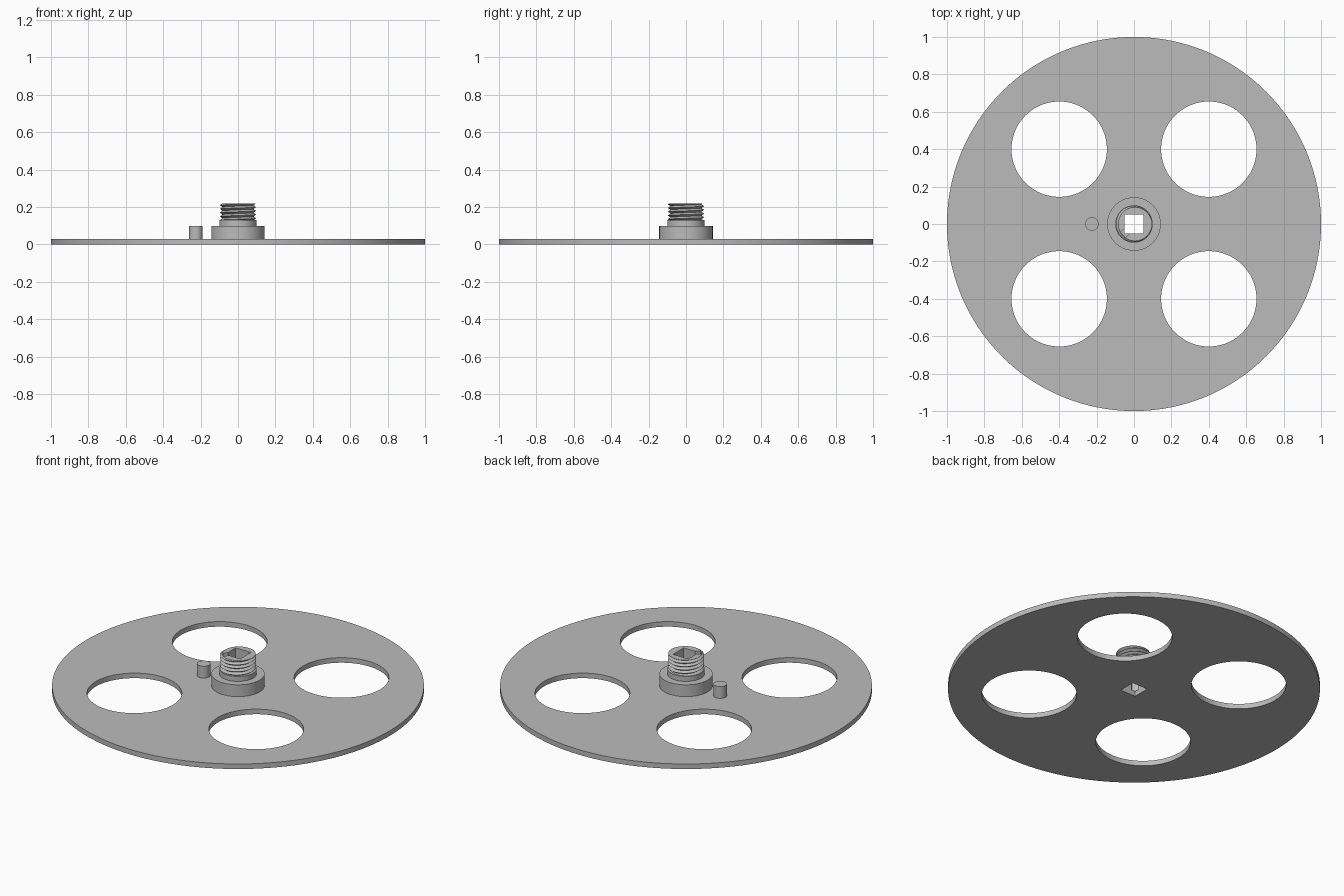
import bpy, bmesh, math
from mathutils import Vector

cube = bpy.data.objects.get("Cube")
if cube:
    bpy.data.objects.remove(cube, do_unlink=True)

grey = bpy.data.materials.new("plain grey")
grey.use_nodes = True
COLOUR = (0.5, 0.5, 0.5, 1)
grey.diffuse_color = COLOUR
grey.node_tree.nodes["Principled BSDF"].inputs["Base Color"].default_value = COLOUR


def cylinder(name, radius, z0, z1, x=0, y=0, sides=96):
    bpy.ops.mesh.primitive_cylinder_add(vertices=sides, radius=radius, depth=z1 - z0,
                                        location=(x, y, (z0 + z1) / 2))
    ob = bpy.context.object
    ob.name = name
    ob.data.materials.append(grey)
    return ob


def box(name, size, location, turn=0):
    bpy.ops.mesh.primitive_cube_add(size=1, location=location, rotation=(0, 0, turn))
    ob = bpy.context.object
    ob.name = name
    ob.scale = size
    ob.data.materials.append(grey)
    return ob


def cut(target, cutters):
    for cutter in cutters:
        mod = target.modifiers.new("cut", 'BOOLEAN')
        mod.operation = 'DIFFERENCE'
        mod.solver = 'EXACT'
        mod.object = cutter
        cutter.hide_render = True
        cutter.hide_set(True)
        cutter.display_type = 'WIRE'


def helical_thread(name, core, crest, pitch, z0, z1, sides=64):
    """Screw-threaded rod: a zigzag wall that climbs one pitch per turn, trimmed flat."""
    bm = bmesh.new()
    rows = 2 * math.ceil((z1 - z0) / pitch) + 6
    columns = []
    for i in range(sides + 1):
        angle = math.tau * i / sides
        columns.append([bm.verts.new((r * math.cos(angle), r * math.sin(angle),
                                      z0 + pitch * (j / 2 - 2 + i / sides)))
                        for j in range(rows) for r in [crest if j % 2 else core]])
    for a, b in zip(columns, columns[1:]):
        for j in range(rows - 1):
            bm.faces.new((a[j], b[j], b[j + 1], a[j + 1]))
    bmesh.ops.remove_doubles(bm, verts=bm.verts[:], dist=1e-5)
    # trim both ends flat and cap them
    for z, side in ((z0, -1), (z1, 1)):
        bmesh.ops.bisect_plane(bm, geom=bm.verts[:] + bm.edges[:] + bm.faces[:],
                               plane_co=(0, 0, z), plane_no=(0, 0, side), clear_outer=True)
    bmesh.ops.remove_doubles(bm, verts=bm.verts[:], dist=1e-5)
    bmesh.ops.holes_fill(bm, edges=[e for e in bm.edges if e.is_boundary], sides=0)
    bmesh.ops.recalc_face_normals(bm, faces=bm.faces[:])
    mesh = bpy.data.meshes.new(name)
    bm.to_mesh(mesh)
    bm.free()
    mesh.materials.append(grey)
    ob = bpy.data.objects.new(name, mesh)
    bpy.context.collection.objects.link(ob)
    return ob


# Disc, hub, threaded stud and drive pin
disc = cylinder("disc", 1, 0, 0.03, sides=128)
hub = cylinder("hub_flange", 0.143, 0.03, 0.1)
collar = cylinder("hub_collar", 0.1, 0.1, 0.13)
stud = helical_thread("threaded_stud", 0.083, 0.097, 0.02, 0.13, 0.22)
cylinder("drive_pin", 0.036, 0.03, 0.1, x=-0.225, sides=48)

# Four round openings in the disc
openings = [cylinder("opening_cutter", 0.255, -0.1, 0.1, x, y)
            for x in (-0.4, 0.4) for y in (-0.4, 0.4)]

# Square bore with a small keyway across one corner
bore = box("bore_cutter", (0.1, 0.1, 1), (0, 0, 0.1))
key = box("keyway_cutter", (0.03, 0.038, 1), (-0.047, -0.047, 0.1), math.radians(45))
cut(disc, openings + [bore])
for part in (hub, collar, stud):
    cut(part, [bore, key])

# Crisp edges with smooth round walls
for part in (disc, hub, collar, bpy.data.objects["drive_pin"]):
    bpy.ops.object.select_all(action='DESELECT')
    part.select_set(True)
    bpy.context.view_layer.objects.active = part
    bpy.ops.object.shade_smooth_by_angle(angle=math.radians(30))
